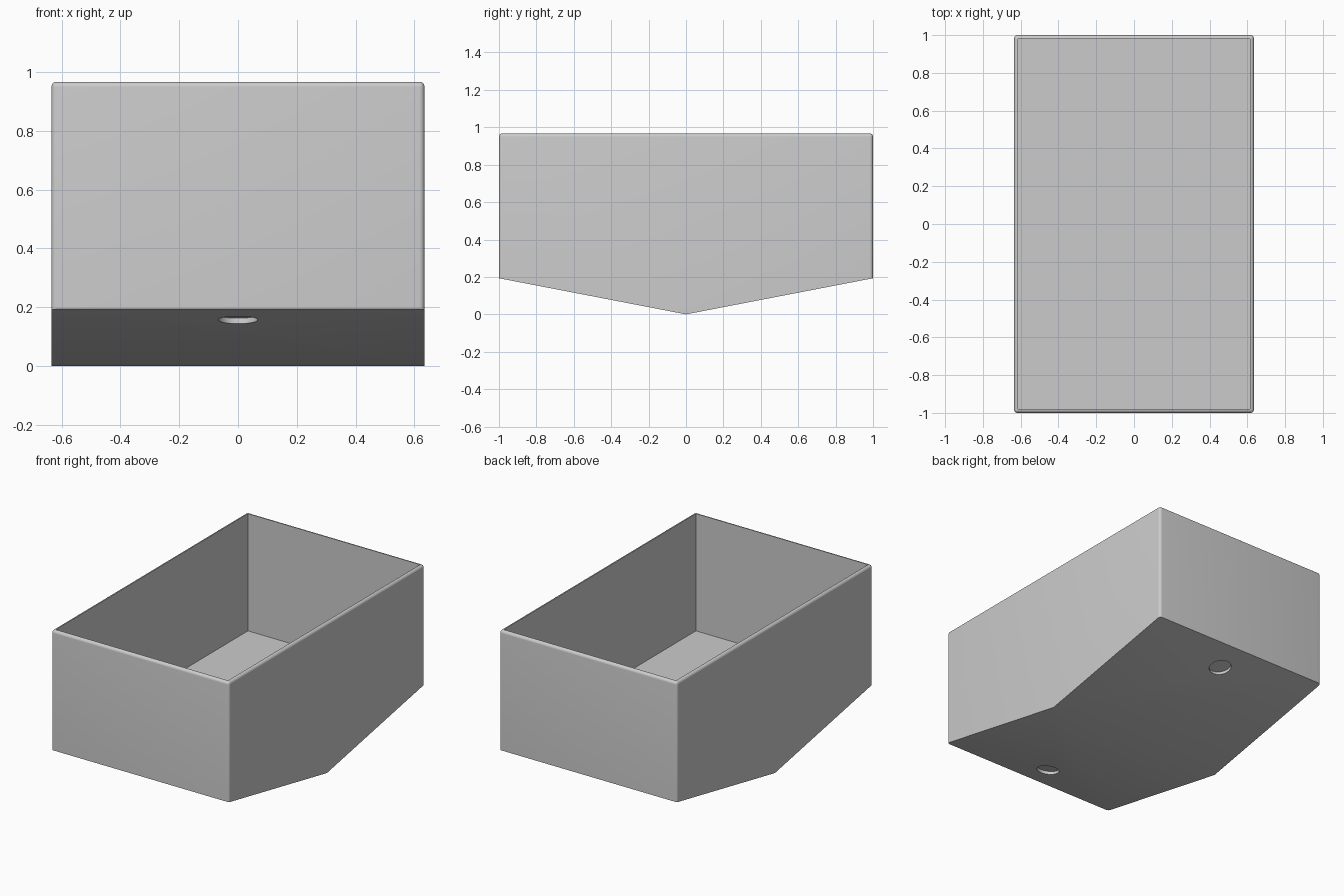
import bpy
import bmesh
import math
from mathutils import Matrix

if "Cube" in bpy.data.objects:
    bpy.data.objects.remove(bpy.data.objects["Cube"], do_unlink=True)

HALF_X, HALF_Y, TOP = 0.635, 1.0, 0.967
KEEL = 0.193                 # height where the sloped underside meets the end walls
WALL, FILLET = 0.02, 0.018
FLOOR = 0.21
HOLE_Y, HOLE_R, HOLE_DEPTH = 0.81, 0.067, 0.019

grey = bpy.data.materials.new("light_grey")
grey.use_nodes = True
colour = (0.6, 0.6, 0.6, 1)
grey.diffuse_color = colour
grey.node_tree.nodes["Principled BSDF"].inputs["Base Color"].default_value = colour


def make_object(name, bm):
    bmesh.ops.recalc_face_normals(bm, faces=bm.faces)
    mesh = bpy.data.meshes.new(name)
    bm.to_mesh(mesh)
    bm.free()
    mesh.materials.append(grey)
    obj = bpy.data.objects.new(name, mesh)
    bpy.context.collection.objects.link(obj)
    return obj


def cut(target, cutter):
    mod = target.modifiers.new(cutter.name, "BOOLEAN")
    mod.operation = "DIFFERENCE"
    mod.solver = "EXACT"
    mod.object = cutter
    bpy.context.view_layer.objects.active = target
    bpy.ops.object.modifier_apply(modifier=mod.name)
    bpy.data.objects.remove(cutter, do_unlink=True)


# Outer body: side profile with a shallow V underside, extruded across x
bm = bmesh.new()
profile = [(0, 0), (HALF_Y, KEEL), (HALF_Y, TOP), (-HALF_Y, TOP), (-HALF_Y, KEEL)]
face = bm.faces.new([bm.verts.new((-HALF_X, y, z)) for y, z in profile])
extruded = bmesh.ops.extrude_face_region(bm, geom=[face])["geom"]
bmesh.ops.translate(bm, vec=(2 * HALF_X, 0, 0),
                    verts=[v for v in extruded if isinstance(v, bmesh.types.BMVert)])
bmesh.ops.recalc_face_normals(bm, faces=bm.faces)

# Rounded rim and upright corners
rounded = []
for e in bm.edges:
    a, b = (v.co for v in e.verts)
    upright = abs(a.x - b.x) + abs(a.y - b.y) < 1e-5
    if upright or min(a.z, b.z) > TOP - 1e-4:
        rounded.append(e)
bmesh.ops.bevel(bm, geom=rounded, offset=FILLET, segments=6, profile=0.5, affect="EDGES")
box = make_object("open_box", bm)

# Square-cornered interior with a flat floor
bm = bmesh.new()
depth = TOP - FLOOR + 0.1
bmesh.ops.create_cube(bm, size=1, matrix=Matrix.Translation((0, 0, FLOOR + depth / 2))
                      @ Matrix.Diagonal((2 * (HALF_X - WALL), 2 * (HALF_Y - WALL), depth, 1)))
cut(box, make_object("interior_cutter", bm))

# Shallow round recess in each sloped half of the underside
slope = math.atan2(KEEL, HALF_Y)
for side in (-1, 1):
    bm = bmesh.new()
    place = (Matrix.Translation((0, side * HOLE_Y, KEEL * HOLE_Y))
             @ Matrix.Rotation(side * slope, 4, "X"))
    bmesh.ops.create_cone(bm, cap_ends=True, segments=48, radius1=HOLE_R, radius2=HOLE_R,
                          depth=2 * HOLE_DEPTH, matrix=place)
    cut(box, make_object("recess_cutter", bm))

bpy.ops.object.select_all(action="DESELECT")
box.select_set(True)
bpy.context.view_layer.objects.active = box
bpy.ops.object.shade_smooth_by_angle(angle=math.radians(30))
